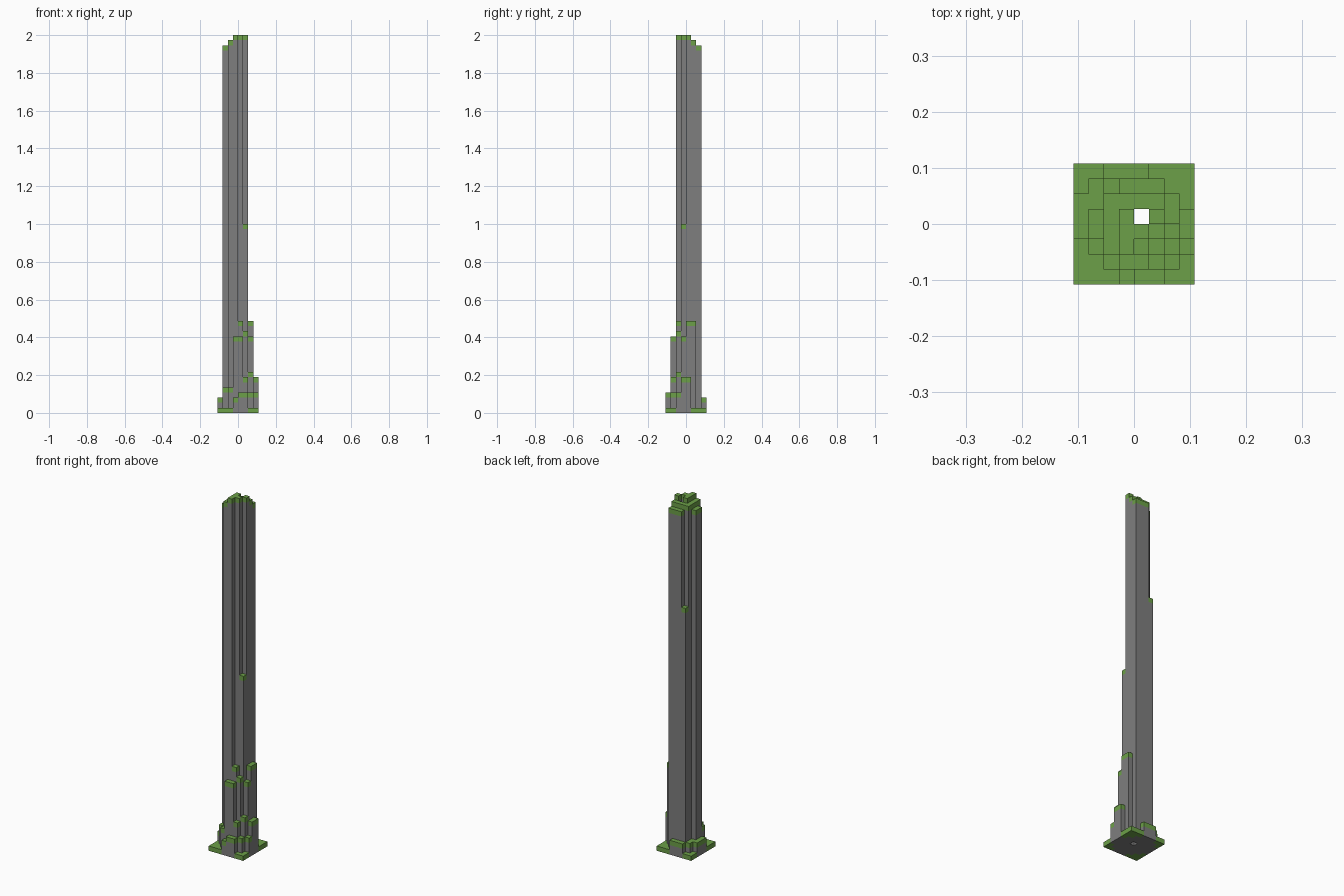
import bpy
import bmesh

cube = bpy.data.objects.get("Cube")
if cube:
    bpy.data.objects.remove(cube, do_unlink=True)

# Column heights in blocks: front row first, each row from -x to +x
HEIGHTS = [
    [1, 1, 1, 3, 4, 4, 1, 1],
    [1, 1, 5, 15, 15, 7, 4, 1],
    [1, 5, 73, 74, 18, 16, 8, 4],
    [3, 72, 73, 74, 74, 37, 15, 7],
    [3, 72, 73, 74, 0, 74, 18, 7],
    [3, 3, 73, 73, 73, 73, 18, 1],
    [1, 3, 52, 72, 72, 72, 1, 1],
    [1, 1, 3, 3, 3, 1, 1, 1],
]
COUNT = len(HEIGHTS)
BLOCK = 2 / max(map(max, HEIGHTS))


def make_material(name, colour):
    mat = bpy.data.materials.new(name)
    mat.use_nodes = True
    mat.diffuse_color = colour
    mat.node_tree.nodes["Principled BSDF"].inputs["Base Color"].default_value = colour
    return mat


def height(i, j):
    inside = 0 <= i < COUNT and 0 <= j < COUNT
    return HEIGHTS[j][i] if inside else 0


def add_face(bm, corners):
    half = COUNT / 2
    bm.faces.new([bm.verts.new(((x - half) * BLOCK, (y - half) * BLOCK, z * BLOCK))
                  for x, y, z in corners])


def add_level(bm, i, j, z):
    return [(i, j, z), (i + 1, j, z), (i + 1, j + 1, z), (i, j + 1, z)]


def add_walls(bm, i, j, low, high):
    """Outer walls of one column between two levels, hidden parts left out."""
    ring = add_level(bm, i, j, 0)
    sides = [(0, -1), (1, 0), (0, 1), (-1, 0)]
    for k, (dx, dy) in enumerate(sides):
        start = max(low, height(i + dx, j + dy))
        if start < high:
            (ax, ay, _), (bx, by, _) = ring[k], ring[(k + 1) % len(ring)]
            add_face(bm, [(ax, ay, start), (bx, by, start), (bx, by, high), (ax, ay, high)])


def finish(bm, name, mat):
    bmesh.ops.remove_doubles(bm, verts=bm.verts, dist=BLOCK / 100)
    mesh = bpy.data.meshes.new(name)
    bm.to_mesh(mesh)
    bm.free()
    mesh.materials.append(mat)
    bpy.context.collection.objects.link(bpy.data.objects.new(name, mesh))


stone, grass = bmesh.new(), bmesh.new()
for j in range(COUNT):
    for i in range(COUNT):
        top = height(i, j)
        if not top:
            continue
        # Grass block on top of every column
        add_face(grass, add_level(grass, i, j, top))
        add_walls(grass, i, j, top - 1, top)
        # Stone shaft below it
        add_walls(stone, i, j, 0, top - 1)
        # Underside
        under = stone if top > 1 else grass
        add_face(under, add_level(under, i, j, 0)[::-1])

finish(stone, "stone_columns", make_material("stone grey", (0.21, 0.21, 0.21, 1)))
finish(grass, "grass_caps", make_material("grass green", (0.15, 0.35, 0.065, 1)))
